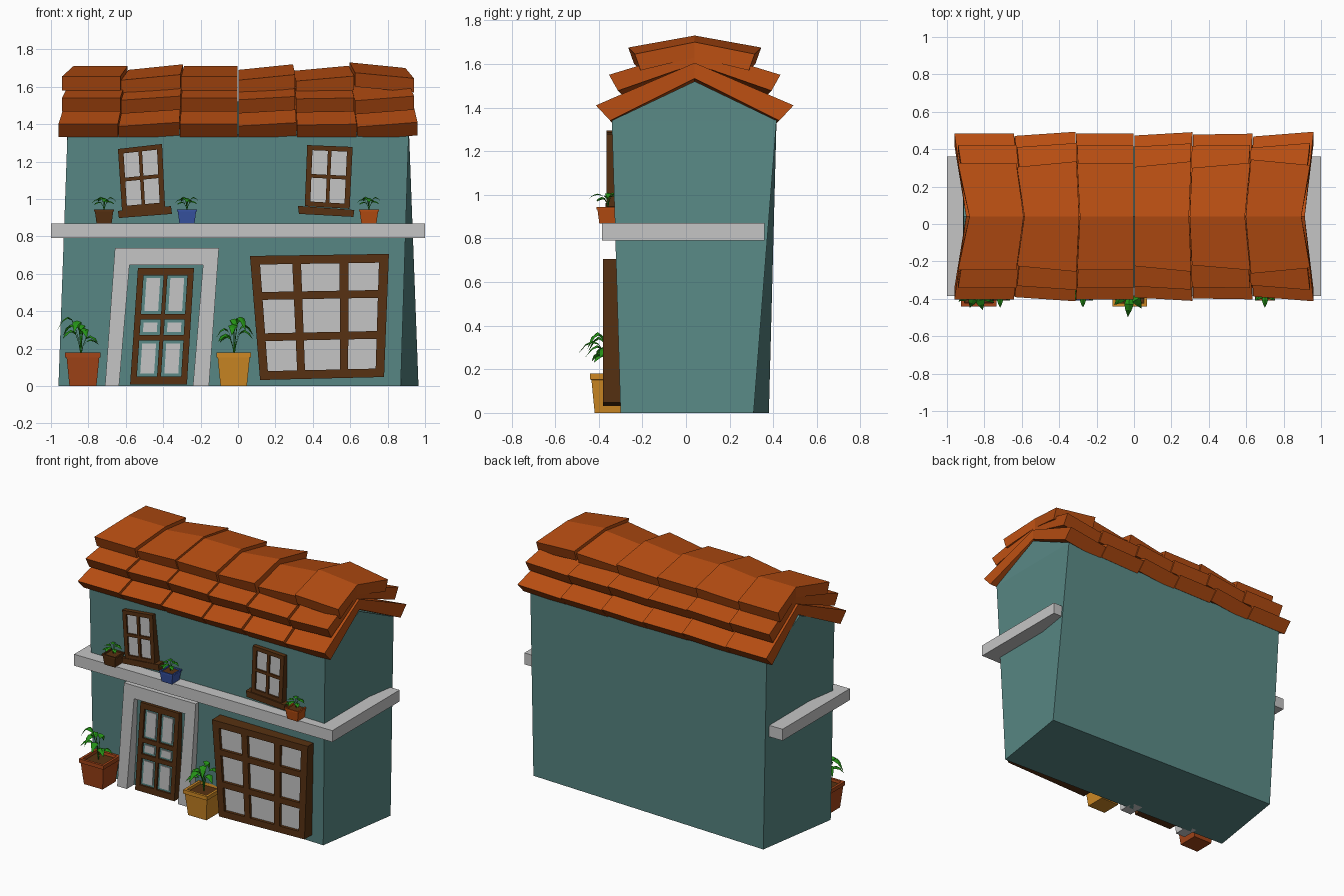
import bpy, bmesh, math

if "Cube" in bpy.data.objects:
    bpy.data.objects.remove(bpy.data.objects["Cube"])


def mat(name, r, g, b):
    m = bpy.data.materials.new(name)
    m.diffuse_color = (r, g, b, 1)
    m.use_nodes = True
    m.node_tree.nodes["Principled BSDF"].inputs["Base Color"].default_value = m.diffuse_color
    return m


TEAL = mat("teal wall", .10, .25, .238)
ROOF = mat("orange tile", .48, .076, .006)
GREY = mat("pale grey", .56, .56, .56)
BROWN = mat("dark wood", .095, .031, .006)
CLAY = mat("clay", .36, .058, .009)
YELLOW = mat("yellow glaze", .62, .25, .018)
BLUE = mat("blue glaze", .04, .09, .38)
GREEN = mat("leaf green", .018, .29, .008)


def finish(bm, name, material, fix=True):
    if fix:
        bmesh.ops.recalc_face_normals(bm, faces=bm.faces)
    me = bpy.data.meshes.new(name)
    bm.to_mesh(me)
    bm.free()
    me.materials.append(material)
    ob = bpy.data.objects.new(name, me)
    bpy.context.collection.objects.link(ob)
    return ob


def loft(bm, rings, caps=True):
    """Join equal-length closed rings with quads."""
    vs = [[bm.verts.new(p) for p in r] for r in rings]
    n = len(vs[0])
    for a, b in zip(vs, vs[1:]):
        for i in range(n):
            bm.faces.new((a[i], a[(i + 1) % n], b[(i + 1) % n], b[i]))
    if caps:
        bm.faces.new(vs[0])
        bm.faces.new(vs[-1])
    return vs


def prism(bm, pts, y0, y1):
    """Extrude an x,z outline along y."""
    loft(bm, [[(x, y, z) for x, z in pts] for y in (y0, y1)])


def bilerp(c, u, v):
    # corners: bottom left, bottom right, top right, top left
    return tuple((c[0][k] * (1 - u) + c[1][k] * u) * (1 - v)
                 + (c[3][k] * (1 - u) + c[2][k] * u) * v for k in (0, 1))


def patch(bm, c, u0, u1, v0, v1, y0, y1):
    prism(bm, [bilerp(c, u, v) for u, v in
               ((u0, v0), (u1, v0), (u1, v1), (u0, v1))], y0, y1)


def frame(name, c, us, vs, y0, y1):
    """Crooked lattice: us and vs are the bar intervals across and up."""
    bm = bmesh.new()
    for a, b in us:
        patch(bm, c, a, b, 0, 1, y0, y1)
    for a, b in vs:
        for p, q in zip(us, us[1:]):
            patch(bm, c, p[1], q[0], a, b, y0, y1)
    finish(bm, name, BROWN)


def plate(name, c, y0, y1, material):
    bm = bmesh.new()
    patch(bm, c, .02, .98, .02, .98, y0, y1)
    finish(bm, name, material)


# House body: skewed base, straight eaves, gabled top
bm = bmesh.new()
base = [(-.96, -.23, 0), (.87, -.30, 0), (.965, .31, 0), (-.865, .38, 0)]
eave = [(-.912, -.34, 1.34), (.912, -.34, 1.34), (.915, .415, 1.34), (-.915, .415, 1.34)]
rings = loft(bm, [base, eave], caps=False)
bm.faces.new(rings[0])
t = rings[1]
ra, rb = bm.verts.new((-.912, .04, 1.52)), bm.verts.new((.912, .04, 1.52))
for f in ((t[0], t[1], rb, ra), (t[2], t[3], ra, rb), (t[1], t[2], rb), (t[3], t[0], ra)):
    bm.faces.new(f)
finish(bm, "house_body", TEAL)

# Ledge between the floors
bm = bmesh.new()
prism(bm, [(-1, .79), (1, .79), (1, .87), (-1, .87)], -.385, .36)
finish(bm, "ledge", GREY)

# Roof: three layers of six bent tiles, each slightly tilted
EAVE_X = (-.962, -.64, -.312, 0, .314, .636, .962)
RIDGE_X = (-.90, -.60, -.297, 0, .302, .607, .915)
LOW = ((0, 0), (-.012, .010), (0, 0), (-.010, .008), (-.005, 0), (-.015, .010))
TOP = ((0, 0), (-.02, .01), (0, 0), (-.02, .01), (-.025, .002), (.02, -.01))


def roof_layer(name, half, z_eave, z_peak, in_half, z_in, z_inpeak, tilts, sx):
    bm = bmesh.new()
    for i, tilt in enumerate(tilts):
        rows = []
        for side, gap in ((0, .002), (1, -.002)):
            d = tilt[side]
            xe, xr = EAVE_X[i + side] * sx + gap, RIDGE_X[i + side] * sx + gap
            prof = [(xe, -half - d, z_eave), (xr, 0, z_peak), (xe, half + d, z_eave),
                    (xe, in_half + d, z_in), (xr, 0, z_inpeak), (xe, -in_half - d, z_in)]
            rows.append([bm.verts.new((x, y + .04, z + d)) for x, y, z in prof])
        a, b = rows
        for k in range(6):
            bm.faces.new((a[k], a[(k + 1) % 6], b[(k + 1) % 6], b[k]))
        for r in rows:
            bm.faces.new((r[0], r[1], r[4], r[5]))
            bm.faces.new((r[1], r[2], r[3], r[4]))
    finish(bm, name, ROOF)


roof_layer("roof_tiles_lower", .443, 1.40, 1.595, .378, 1.33, 1.523, LOW, 1)
roof_layer("roof_tiles_middle", .383, 1.54, 1.66, .342, 1.467, 1.59, LOW, .98)
roof_layer("roof_tiles_upper", .285, 1.655, 1.71, .258, 1.58, 1.64, TOP, .98)

# Upper windows with sills
UPPER = {
    "left": ([(-.62, .935), (-.39, .955), (-.406, 1.294), (-.642, 1.267)],
             [(-.637, .898), (-.353, .92), (-.358, .962), (-.642, .936)]),
    "right": ([(.357, .962), (.597, .947), (.613, 1.278), (.37, 1.288)],
              [(.326, .92), (.617, .904), (.622, .941), (.32, .963)]),
}
for side, (c, sill) in UPPER.items():
    frame(f"upper_window_frame_{side}", c, ((0, .12), (.46, .54), (.88, 1)),
          ((0, .08), (.47, .53), (.92, 1)), -.365, -.31)
    plate(f"upper_window_glass_{side}", c, -.353, -.32, GREY)
    bm = bmesh.new()
    prism(bm, sill, -.37, -.31)
    finish(bm, f"upper_window_sill_{side}", BROWN)

# Large ground-floor window
c = [(.118, .032), (.781, .048), (.807, .706), (.064, .695)]
frame("shop_window_frame", c, ((0, .068), (.302, .365), (.645, .71), (.93, 1)),
      ((0, .07), (.312, .375), (.645, .708), (.93, 1)), -.38, -.27)
plate("shop_window_glass", c, -.36, -.29, GREY)

# Leaning door surround
bm = bmesh.new()
prism(bm, [(-.711, 0), (-.636, 0), (-.58, .647), (-.187, .647), (-.241, 0),
           (-.155, 0), (-.102, .738), (-.658, .738)], -.322, -.2)
finish(bm, "door_surround", GREY)

# Door: wooden lattice, teal backing, six pale panels
c = [(-.577, .008), (-.273, .008), (-.235, .632), (-.535, .632)]
rails = ((0, .07), (.375, .425), (.555, .605), (.935, 1))
stiles = ((0, .11), (.465, .535), (.89, 1))
frame("door_frame", c, stiles, rails, -.315, -.2)
plate("door_backing", c, -.302, -.21, TEAL)
bm = bmesh.new()
for p, q in zip(stiles, stiles[1:]):
    for a, b in zip(rails, rails[1:]):
        patch(bm, c, p[1] + .055, q[0] - .055, a[1] + .024, b[0] - .024, -.308, -.3)
finish(bm, "door_panels", GREY)


# Pots: tapered square with a rim and sunken soil
def pot(name, x, y, z, w, h, material):
    def ring(s, zz):
        return [(x + s * a, y + s * b, z + zz) for a, b in ((-1, -1), (1, -1), (1, 1), (-1, 1))]
    r = w / 2
    bm = bmesh.new()
    loft(bm, [ring(r * .76, 0), ring(r * .92, h * .84), ring(r, h * .85), ring(r, h),
              ring(r * .82, h), ring(r * .78, h * .86)])
    finish(bm, name, material)
    bm = bmesh.new()
    loft(bm, [ring(r * .78, h * .8), ring(r * .785, h * .9)])
    finish(bm, name + "_soil", BROWN)


# Plants: arched stems ending in folded pointed leaves
WIDTH = ((0, .1), (.2, .1), (.4, .1), (.5, .7), (.65, 1), (.82, .65), (1, 0))


def plant(name, x, y, z, leaves, width):
    bm = bmesh.new()
    for deg, reach, height in leaves:
        ca, sa = math.cos(math.radians(deg)), math.sin(math.radians(deg))
        rows = []
        for t, w in WIDTH:
            r = reach * t ** 1.4
            zz = z + height * math.sin(math.pi * .78 * t)
            px, py, w = x + r * ca, y + r * sa, w * width / 2
            rows.append([bm.verts.new((px - sa * w * s, py + ca * w * s, zz - abs(s) * w * .35))
                         for s in (-1, 0, 1)])
        for a, b in zip(rows, rows[1:]):
            for k in (0, 1):
                bm.faces.new((a[k], a[k + 1], b[k + 1], b[k]))
    bmesh.ops.remove_doubles(bm, verts=bm.verts, dist=1e-5)
    finish(bm, name, GREEN, fix=False)


BIG_A = ((185, .13, .21), (215, .12, .14), (250, .11, .19), (285, .12, .15),
         (320, .12, .11), (10, .10, .09), (150, .11, .17), (90, .06, .17))
BIG_B = ((190, .10, .15), (225, .12, .12), (265, .15, .17), (300, .12, .21),
         (335, .11, .14), (20, .11, .17), (150, .09, .11), (90, .06, .20))
SMALL = ((185, .065, .06), (225, .075, .045), (270, .09, .065), (315, .075, .05),
         (0, .065, .07), (70, .045, .06), (130, .05, .07))

pot("clay_floor_pot", -.829, -.345, 0, .19, .18, CLAY)
plant("floor_plant_left", -.84, -.345, .16, BIG_A, .05)
pot("yellow_floor_pot", -.023, -.348, 0, .186, .18, YELLOW)
plant("floor_plant_middle", -.02, -.348, .16, BIG_B, .05)
for label, x, m in (("brown", -.716, BROWN), ("blue", -.273, BLUE), ("orange", .70, ROOF)):
    pot(f"{label}_ledge_pot", x, -.357, .868, .106, .076, m)
    plant(f"{label}_pot_plant", x, -.357, .94, SMALL, .034)
